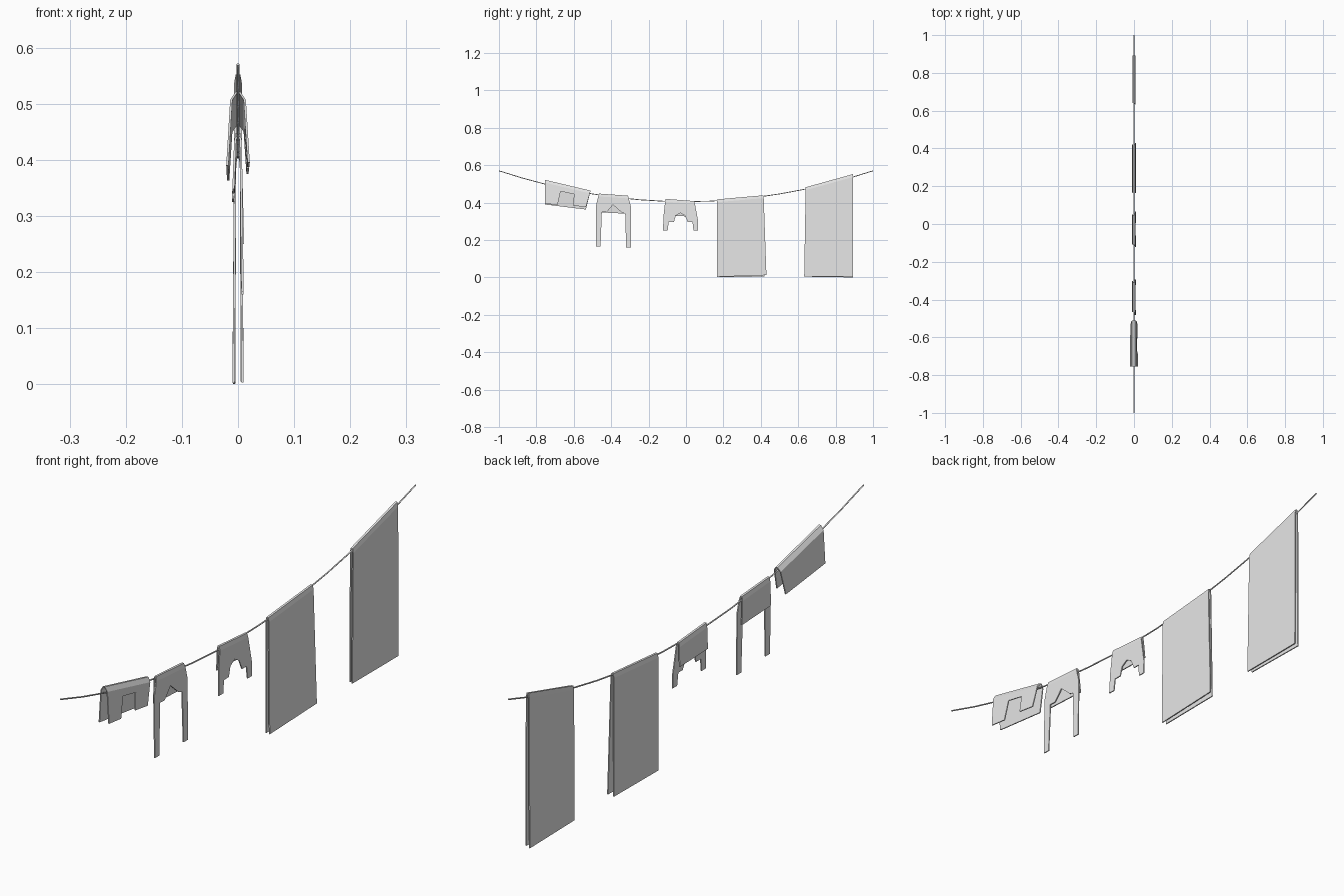
import bpy, bmesh
from mathutils import Vector

cube = bpy.data.objects.get("Cube")
if cube:
    bpy.data.objects.remove(cube, do_unlink=True)

grey = bpy.data.materials.new("plain grey")
grey.use_nodes = True
colour = (0.8, 0.8, 0.8, 1)
grey.diffuse_color = colour
grey.node_tree.nodes["Principled BSDF"].inputs["Base Color"].default_value = colour

THICK = 0.004


def sag(y):
    return 0.405 + 0.165 * y * y


def add_object(name, data):
    obj = bpy.data.objects.new(name, data)
    bpy.context.collection.objects.link(obj)
    data.materials.append(grey)
    return obj


def panel(name, outline, side, shoulder, hem):
    """Thin hanging cloth; the first two outline points are its top fold."""
    a, b = [Vector((0, y, z)) for y, z in outline[:2]]
    along = (b - a).normalized()
    down = Vector((0, along.z, -along.y))
    bm = bmesh.new()
    bm.faces.new([bm.verts.new((0, y, z)) for y, z in outline])
    # bend line just below the fold
    bmesh.ops.bisect_plane(bm, geom=bm.verts[:] + bm.edges[:] + bm.faces[:],
                           plane_co=a + down * 0.015, plane_no=down)
    longest = max((v.co - a).dot(down) for v in bm.verts)
    for v in bm.verts:
        d = (v.co - a).dot(down)
        if d < 0.015:
            x = THICK + (shoulder - THICK) * max(d, 0) / 0.015
        else:
            x = shoulder + (hem - shoulder) * (d - 0.015) / (longest - 0.015)
        v.co.x = side * x
    new = bmesh.ops.extrude_face_region(bm, geom=bm.faces[:], use_keep_orig=True)["geom"]
    for v in new:
        if isinstance(v, bmesh.types.BMVert):
            v.co.x -= side * THICK
    bmesh.ops.recalc_face_normals(bm, faces=bm.faces[:])
    mesh = bpy.data.meshes.new(name)
    bm.to_mesh(mesh)
    bm.free()
    add_object(name, mesh)


def garment(name, front, back, shoulder, hem):
    panel(name + "_front", front, 1, shoulder, hem)
    panel(name + "_back", back, -1, shoulder, hem)


# sagging line
curve = bpy.data.curves.new("washing_line", "CURVE")
curve.dimensions = "3D"
curve.bevel_depth = 0.0025
curve.bevel_resolution = 1
curve.use_fill_caps = True
spline = curve.splines.new("POLY")
STEPS = 16
spline.points.add(STEPS)
for i, p in enumerate(spline.points):
    y = 2 * i / STEPS - 1
    p.co = (0, y, sag(y), 1)
add_object("washing_line", curve)

# two long towels
garment("far_towel",
        [(0.64, 0.482), (0.892, 0.552), (0.892, 0.005), (0.632, 0.005)],
        [(0.64, 0.482), (0.892, 0.552), (0.892, 0), (0.64, 0.004)], 0.007, 0.009)
garment("middle_towel",
        [(0.165, 0.417), (0.415, 0.439), (0.43, 0.012), (0.165, 0.003)],
        [(0.165, 0.417), (0.415, 0.439), (0.42, 0.004), (0.168, 0.002)], 0.007, 0.01)

# small shorts folded over the line
garment("small_shorts",
        [(-0.11, 0.42), (0.045, 0.408), (0.065, 0.30), (0.065, 0.25), (0.04, 0.25),
         (0.035, 0.295), (0.01, 0.295), (-0.005, 0.33), (-0.03, 0.345),
         (-0.055, 0.33), (-0.065, 0.295), (-0.093, 0.295), (-0.098, 0.25),
         (-0.123, 0.25), (-0.12, 0.33)],
        [(-0.11, 0.42), (0.045, 0.408), (0.05, 0.325), (-0.108, 0.33)], 0.007, 0.011)

# long trousers
garment("trousers",
        [(-0.465, 0.448), (-0.31, 0.437), (-0.295, 0.38), (-0.295, 0.16),
         (-0.32, 0.16), (-0.325, 0.34), (-0.345, 0.348), (-0.39, 0.388),
         (-0.425, 0.348), (-0.45, 0.35), (-0.457, 0.165), (-0.482, 0.165),
         (-0.482, 0.38)],
        [(-0.465, 0.448), (-0.31, 0.437), (-0.302, 0.34), (-0.465, 0.348)], 0.007, 0.01)

# short trunks spread wide
garment("trunks",
        [(-0.755, 0.522), (-0.51, 0.464), (-0.535, 0.375), (-0.605, 0.385),
         (-0.598, 0.445), (-0.67, 0.46), (-0.687, 0.387), (-0.755, 0.395)],
        [(-0.755, 0.522), (-0.51, 0.464), (-0.535, 0.363), (-0.755, 0.39)], 0.014, 0.021)
